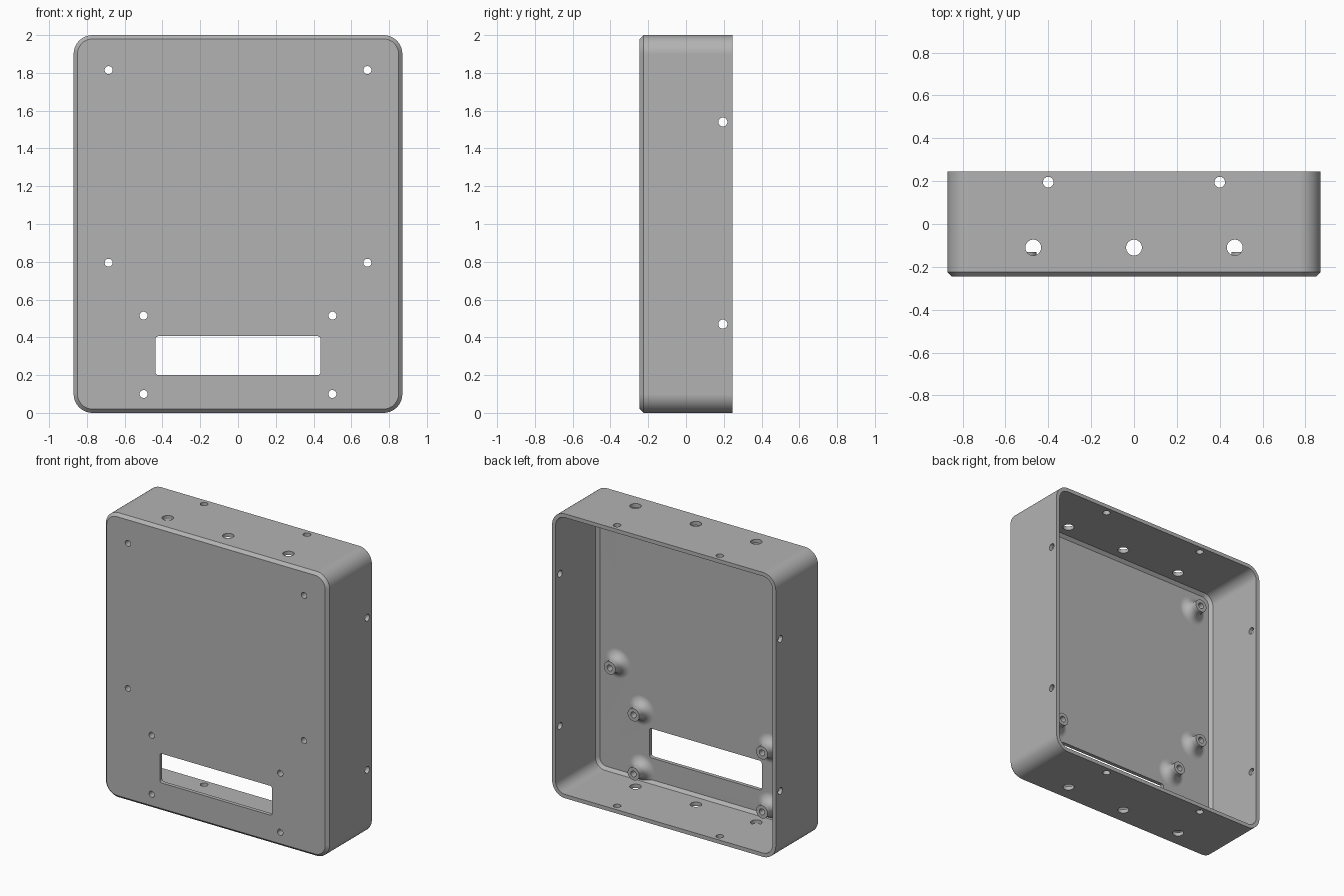
import bpy, bmesh, math
from mathutils import Matrix, Vector

cube = bpy.data.objects.get("Cube")
if cube:
    bpy.data.objects.remove(cube)

W, H, D = 0.87, 2.0, 0.245      # half width, height, half depth
WALL, CHAMFER, R = 0.027, 0.02, 0.1
FLOOR = -D + WALL
TIP = -0.13                     # free end of the standoffs

grey = bpy.data.materials.new("plain grey")
grey.use_nodes = True
colour = (0.45, 0.45, 0.45, 1)
grey.diffuse_color = colour
grey.node_tree.nodes["Principled BSDF"].inputs["Base Color"].default_value = colour


def to_object(name, bm):
    bmesh.ops.recalc_face_normals(bm, faces=bm.faces)
    mesh = bpy.data.meshes.new(name)
    bm.to_mesh(mesh)
    bm.free()
    mesh.materials.append(grey)
    obj = bpy.data.objects.new(name, mesh)
    bpy.context.collection.objects.link(obj)
    return obj


def loft(bm, rings):
    loops = [[bm.verts.new(p) for p in ring] for ring in rings]
    n = len(loops[0])
    for a, b in zip(loops, loops[1:]):
        for i in range(n):
            j = (i + 1) % n
            bm.faces.new((a[i], a[j], b[j], b[i]))
    bm.faces.new(loops[0])
    bm.faces.new(loops[-1])


def rounded_ring(y, hw, hh, cz, r, steps=14):
    """Rounded rectangle facing the front."""
    ring = []
    for k, (sx, sz) in enumerate(((1, 1), (-1, 1), (-1, -1), (1, -1))):
        for i in range(steps + 1):
            a = (k + i / steps) * math.pi / 2
            ring.append((sx * (hw - r) + r * math.cos(a), y,
                         cz + sz * (hh - r) + r * math.sin(a)))
    return ring


def tray_solid(name, inset, front, back):
    """Rounded block with a chamfer round its front face."""
    bm = bmesh.new()
    rings = []
    for y, extra in ((front, CHAMFER), (front + CHAMFER, 0), (back, 0)):
        d = inset + extra
        rings.append(rounded_ring(y, W - d, H / 2 - d, H / 2, R - d))
    loft(bm, rings)
    return to_object(name, bm)


def drill(bm, centre, axis, radius, length):
    rot = Vector((0, 0, 1)).rotation_difference(Vector(axis)).to_matrix().to_4x4()
    bmesh.ops.create_cone(bm, cap_ends=True, segments=32, radius1=radius, radius2=radius,
                          depth=length, matrix=Matrix.Translation(centre) @ rot)


def cut(target, cutter):
    cutter.hide_render = True
    mod = target.modifiers.new("cut", "BOOLEAN")
    mod.operation, mod.solver, mod.object = "DIFFERENCE", "EXACT", cutter
    bpy.context.view_layer.objects.active = target
    bpy.ops.object.modifier_apply(modifier=mod.name)
    bpy.data.objects.remove(cutter)


# Standoff positions, mirrored left and right
standoffs = [(s * x, z) for s in (1, -1)
             for x, z in ((0.685, 1.815), (0.685, 0.795), (0.5, 0.515), (0.5, 0.1))]

# Standoffs with a filleted foot, left standing in the cavity
POST, FILLET = 0.045, 0.06
profile = [(POST + FILLET, FLOOR - 0.02)]
for i in range(9):
    a = i / 8 * math.pi / 2
    profile.append((POST + FILLET * (1 - math.sin(a)), FLOOR + FILLET * (1 - math.cos(a))))
profile.append((POST, TIP))
bm = bmesh.new()
for x, z in standoffs:
    loft(bm, [[(x + r * math.cos(t * math.tau / 32), y, z + r * math.sin(t * math.tau / 32))
               for t in range(32)] for r, y in profile])
posts = to_object("standoffs", bm)

cavity = tray_solid("cavity", WALL, FLOOR, D + 0.1)
cut(cavity, posts)
case = tray_solid("enclosure", 0, -D, D)
cut(case, cavity)

# Screw, cable and standoff holes plus the display window
bm = bmesh.new()
for x, z in standoffs:
    drill(bm, (x, -0.2, z), (0, 1, 0), 0.021, 0.2)
for z in (0, H):
    for x in (-0.47, 0, 0.47):
        drill(bm, (x, -0.11, z), (0, 0, 1), 0.037, 0.08)
    for x in (-0.4, 0.4):
        drill(bm, (x, 0.195, z), (0, 0, 1), 0.025, 0.08)
for x in (-W, W):
    for z in (0.47, 1.54):
        drill(bm, (x, 0.195, z), (1, 0, 0), 0.024, 0.08)
loft(bm, [rounded_ring(y, 0.437, 0.103, 0.303, 0.016, 5) for y in (-0.3, -0.18)])
cut(case, to_object("holes", bm))

# Smooth rounded surfaces, flat large faces
bpy.ops.object.select_all(action="DESELECT")
case.select_set(True)
bpy.context.view_layer.objects.active = case
bpy.ops.object.shade_smooth_by_angle(angle=math.radians(30))
normals = case.modifiers.new("flat faces", "WEIGHTED_NORMAL")
normals.keep_sharp = True
